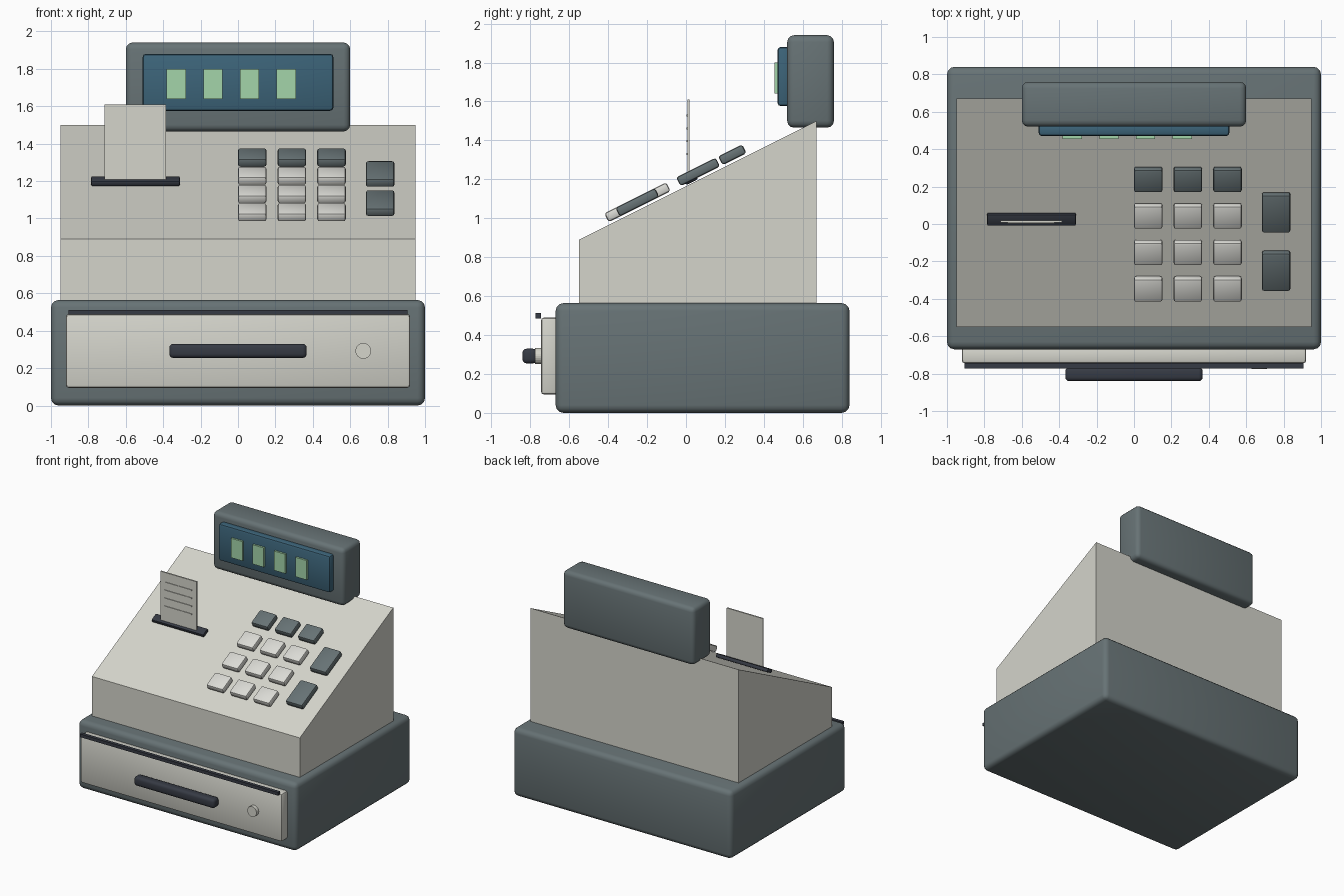
import bpy, bmesh, math
from mathutils import Matrix

cube = bpy.data.objects.get("Cube")
if cube:
    bpy.data.objects.remove(cube, do_unlink=True)


def material(name, rgb):
    m = bpy.data.materials.new(name)
    m.use_nodes = True
    m.diffuse_color = (*rgb, 1)
    node = next(n for n in m.node_tree.nodes if n.type == 'BSDF_PRINCIPLED')
    node.inputs["Base Color"].default_value = (*rgb, 1)
    return m


ivory = material("warm ivory", (0.66, 0.66, 0.60))
key_white = material("key white", (0.71, 0.71, 0.67))
slate = material("slate grey", (0.135, 0.17, 0.178))
dark = material("dark charcoal", (0.037, 0.043, 0.058))
glass = material("screen blue", (0.045, 0.126, 0.19))
green = material("digit green", (0.37, 0.66, 0.40))

SLOPE = math.atan(0.5)


def finish(bm, name, mat, bevel=0, segments=2):
    mesh = bpy.data.meshes.new(name)
    bm.to_mesh(mesh)
    bm.free()
    ob = bpy.data.objects.new(name, mesh)
    bpy.context.collection.objects.link(ob)
    mesh.materials.append(mat)
    if bevel:
        mod = ob.modifiers.new("rounded edges", 'BEVEL')
        mod.width, mod.segments = bevel, segments
        bpy.ops.object.select_all(action='DESELECT')
        ob.select_set(True)
        bpy.context.view_layer.objects.active = ob
        bpy.ops.object.modifier_apply(modifier=mod.name)
        bpy.ops.object.shade_smooth_by_angle(angle=math.radians(35))
    return ob


def box(name, mat, centre, size, bevel=0, segments=2, tilt=0):
    bm = bmesh.new()
    bmesh.ops.create_cube(bm, size=1, matrix=Matrix.Diagonal((*size, 1)))
    ob = finish(bm, name, mat, bevel, segments)
    ob.location = centre
    ob.rotation_euler.x = tilt
    return ob


def on_slope(name, mat, x, y, lift, size, bevel):
    z = 0.89 + 0.5 * (y + 0.55) + lift
    return box(name, mat, (x, y, z), size, bevel, 2, SLOPE)


# Base cabinet
box("base_cabinet", slate, (0, 0.085, 0.282), (2, 1.51, 0.564), 0.04, 3)

# Wedge-shaped body, extruded from its side profile
bm = bmesh.new()
profile = [(-0.55, 0.54), (0.67, 0.54), (0.67, 1.5), (-0.55, 0.89)]
face = bm.faces.new([bm.verts.new((-0.95, y, z)) for y, z in profile])
extruded = bmesh.ops.extrude_face_region(bm, geom=[face])["geom"]
bmesh.ops.translate(bm, vec=(1.9, 0, 0),
                    verts=[g for g in extruded if isinstance(g, bmesh.types.BMVert)])
bmesh.ops.recalc_face_normals(bm, faces=bm.faces)
finish(bm, "body", ivory)

# Cash drawer with trim, handle and lock
box("drawer_front", ivory, (0, -0.7, 0.292), (1.84, 0.09, 0.395), 0.015)
box("drawer_trim", dark, (0, -0.758, 0.499), (1.81, 0.028, 0.026))
box("drawer_handle", dark, (0, -0.803, 0.292), (0.735, 0.075, 0.076), 0.022, 3)
bm = bmesh.new()
bmesh.ops.create_cone(bm, cap_ends=True, segments=24, radius1=0.042, radius2=0.042,
                      depth=0.035, matrix=Matrix.Rotation(math.pi / 2, 4, 'X'))
lock = finish(bm, "drawer_lock", ivory)
lock.location = (0.67, -0.758, 0.292)

# Display housing, screen and digits
box("display_housing", slate, (0, 0.64, 1.703), (1.2, 0.24, 0.475), 0.035, 3)
box("display_screen", glass, (0, 0.505, 1.728), (1.02, 0.07, 0.305), 0.018)
for i in range(4):
    box(f"display_digit_{i + 1}", green, (-0.33 + i * 0.196, 0.463, 1.72),
        (0.102, 0.018, 0.16))

# Keypad: the back row is dark
for row in range(4):
    for col in range(3):
        on_slope(f"key_{row + 1}_{col + 1}", slate if row == 3 else key_white,
                 0.076 + col * 0.212, -0.347 + row * 0.195, 0.042,
                 (0.153, 0.138, 0.05), 0.013)
for i, y in enumerate((-0.25, 0.062)):
    on_slope(f"function_key_{i + 1}", slate, 0.76, y, 0.042, (0.153, 0.227, 0.05), 0.013)

# Receipt printer slot, paper and printed lines
on_slope("printer_slot", dark, -0.548, 0.025, 0.022, (0.475, 0.068, 0.03), 0.008)
box("receipt_paper", ivory, (-0.55, 0.013, 1.395), (0.33, 0.012, 0.43))
for i in range(4):
    box(f"receipt_line_{i + 1}", ivory, (-0.55, 0.006, 1.33 + i * 0.066),
        (0.25, 0.008, 0.01))
